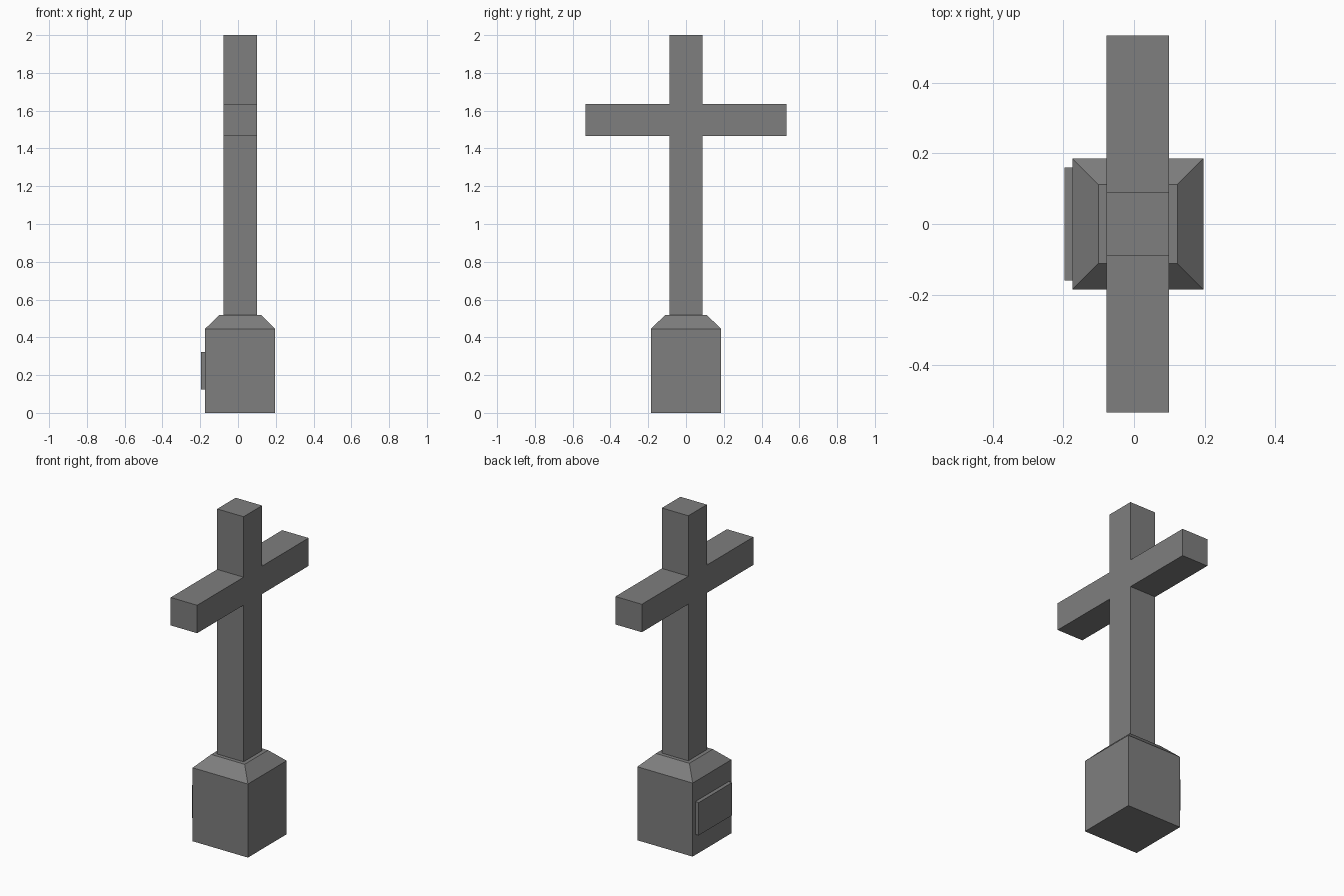
import bpy
import bmesh

cube = bpy.data.objects.get("Cube")
if cube:
    bpy.data.objects.remove(cube, do_unlink=True)

# One stone colour for everything
stone = bpy.data.materials.new("grey stone")
stone.use_nodes = True
colour = (0.21, 0.21, 0.21, 1)
stone.diffuse_color = colour
stone.node_tree.nodes["Principled BSDF"].inputs["Base Color"].default_value = colour

CX = 0.011      # centre line of the monument
BASE = 0.185    # half width of the pedestal
POST = 0.0885   # half width of the post


def finish(name, bm):
    bmesh.ops.recalc_face_normals(bm, faces=bm.faces)
    mesh = bpy.data.meshes.new(name)
    bm.to_mesh(mesh)
    bm.free()
    mesh.materials.append(stone)
    obj = bpy.data.objects.new(name, mesh)
    bpy.context.collection.objects.link(obj)
    return obj


def extrude_outline(name, outline, x0, x1):
    """Extrude a (y, z) outline from x0 to x1."""
    bm = bmesh.new()
    face = bm.faces.new([bm.verts.new((x0, y, z)) for y, z in outline])
    new = bmesh.ops.extrude_face_region(bm, geom=[face])["geom"]
    moved = [v for v in new if isinstance(v, bmesh.types.BMVert)]
    bmesh.ops.translate(bm, verts=moved, vec=(x1 - x0, 0, 0))
    return finish(name, bm)


def stack_squares(name, levels):
    """Join square rings given as (half width, height), capped at both ends."""
    bm = bmesh.new()
    rings = [[bm.verts.new((CX + sx * h, sy * h, z))
              for sx, sy in ((-1, -1), (1, -1), (1, 1), (-1, 1))]
             for h, z in levels]
    for low, high in zip(rings, rings[1:]):
        for i in range(4):
            j = (i + 1) % 4
            bm.faces.new((low[i], low[j], high[j], high[i]))
    bm.faces.new(rings[0])
    bm.faces.new(rings[-1])
    return finish(name, bm)


# Pedestal with sloped shoulders
stack_squares("pedestal", [(BASE, 0), (BASE, 0.445), (0.112, 0.517)])

# Post and arms, one solid cross
half = [(POST, 0.517), (POST, 1.465), (0.533, 1.465),
        (0.533, 1.634), (POST, 1.634), (POST, 2)]
outline = half + [(-y, z) for y, z in reversed(half)]
extrude_outline("cross", outline, CX - POST, CX + POST)

# Blank plaque on the right side of the pedestal
plate = [(-0.16, 0.125), (0.16, 0.125), (0.16, 0.323), (-0.16, 0.323)]
extrude_outline("plaque", plate, -0.197, CX - BASE)
